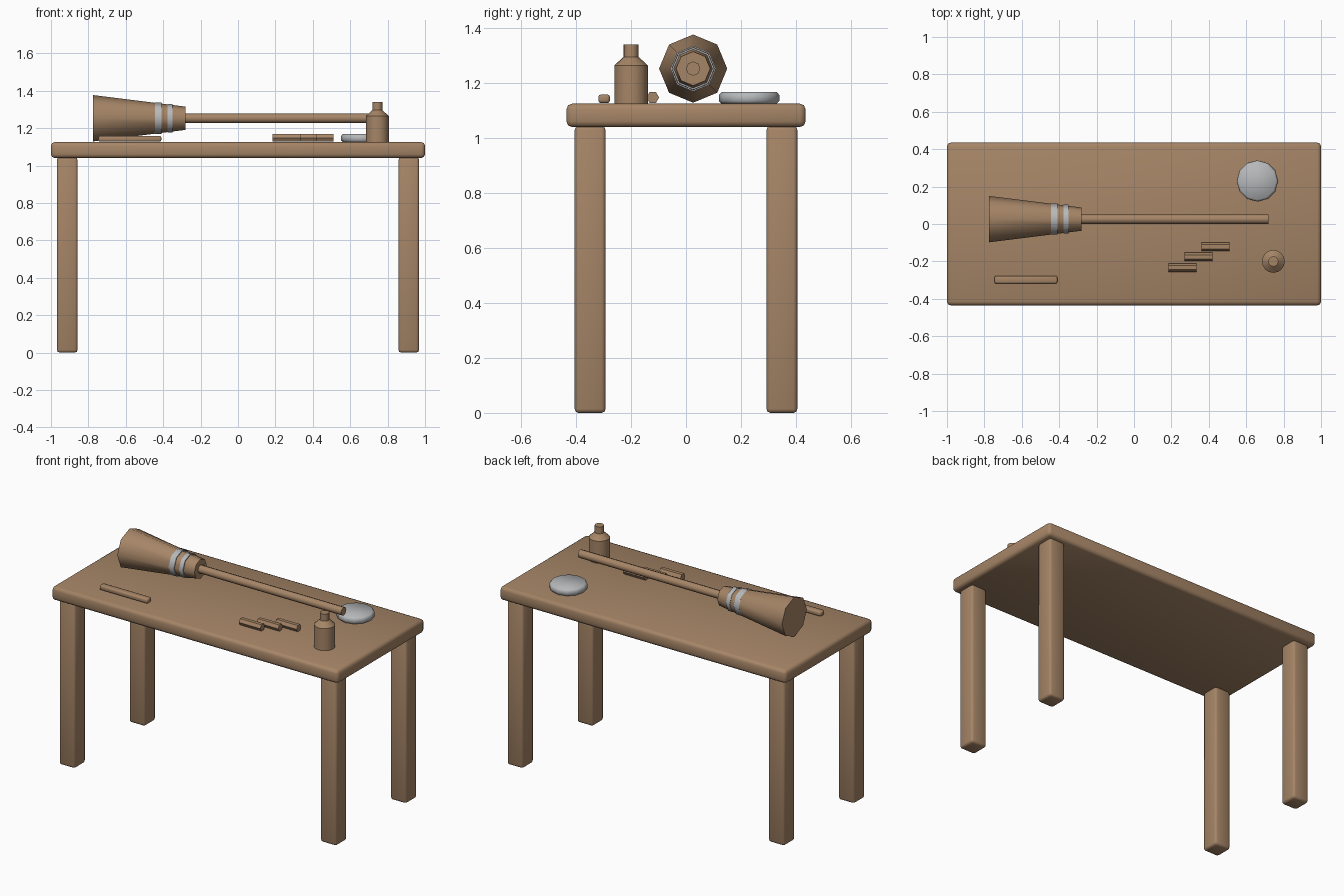
import bpy
import bmesh
from math import cos, sin, pi, radians
from mathutils import Matrix

cube = bpy.data.objects.get("Cube")
if cube:
    bpy.data.objects.remove(cube, do_unlink=True)


def make_material(name, colour):
    mat = bpy.data.materials.new(name)
    mat.use_nodes = True
    mat.diffuse_color = (*colour, 1)
    mat.node_tree.nodes["Principled BSDF"].inputs["Base Color"].default_value = (*colour, 1)
    return mat


wood = make_material("brown wood", (0.38, 0.235, 0.135))
metal = make_material("pale grey metal", (0.47, 0.48, 0.49))


def finish(name, bm, loc, mat, angle, bevel=0):
    """Turn a bmesh into a placed, shaded object."""
    bmesh.ops.recalc_face_normals(bm, faces=bm.faces)
    mesh = bpy.data.meshes.new(name)
    bm.to_mesh(mesh)
    bm.free()
    mesh.materials.append(mat)
    obj = bpy.data.objects.new(name, mesh)
    bpy.context.collection.objects.link(obj)
    obj.location = loc
    bpy.ops.object.select_all(action="DESELECT")
    obj.select_set(True)
    bpy.context.view_layer.objects.active = obj
    if bevel:
        mod = obj.modifiers.new("Bevel", "BEVEL")
        mod.width = bevel
        mod.segments = 2
        mod.limit_method = "ANGLE"
        bpy.ops.object.modifier_apply(modifier=mod.name)
    bpy.ops.object.shade_smooth_by_angle(angle=radians(angle))
    return obj


def box(name, loc, size, bevel, mat=wood):
    bm = bmesh.new()
    bmesh.ops.create_cube(bm, size=1)
    bmesh.ops.scale(bm, vec=size, verts=bm.verts)
    return finish(name, bm, loc, mat, 50, bevel)


def turned(name, loc, profile, sides, mat=wood, along_x=False, phase=0, angle=50):
    """Closed turned shape from (radius, distance along axis) pairs."""
    bm = bmesh.new()
    rings = []
    for r, h in profile:
        turns = [phase + 2 * pi * i / sides for i in range(sides)]
        rings.append([bm.verts.new((r * cos(a), r * sin(a), h)) for a in turns])
    for low, high in zip(rings, rings[1:]):
        for i in range(sides):
            j = (i + 1) % sides
            bm.faces.new((low[i], low[j], high[j], high[i]))
    bm.faces.new(rings[0][::-1])
    bm.faces.new(rings[-1])
    if along_x:
        bm.transform(Matrix.Rotation(pi / 2, 4, "Y"))
    return finish(name, bm, loc, mat, angle)


# Table
box("table_top", (0, 0, 1.083), (2, 0.87, 0.085), 0.02)
for side, sx in (("left", 1), ("right", -1)):
    for end, sy in (("front", -1), ("back", 1)):
        box(f"{end}_{side}_leg", (sx * 0.913, sy * 0.349, 0.522),
            (0.11, 0.112, 1.044), 0.014)

# Broom lying along the table
broom = (0, 0.026, 1.253)
turned("broom_head", broom, [(0.124, -0.775), (0.062, -0.28)], 8, along_x=True)
turned("broom_handle", broom, [(0.026, -0.3), (0.026, 0.72)], 8, along_x=True)
turned("wide_broom_band", broom, [(0.083, -0.445), (0.083, -0.408)], 8, metal, True)
turned("narrow_broom_band", broom, [(0.077, -0.377), (0.077, -0.35)], 8, metal, True)

# Bottle
turned("bottle", (0.745, -0.2, 1.125),
       [(0.061, 0), (0.061, 0.14), (0.027, 0.171), (0.027, 0.215)], 16, angle=40)

# Round dish
turned("dish", (0.66, 0.23, 1.125),
       [(0.1, 0), (0.11, 0.01), (0.11, 0.032), (0.1, 0.043)], 12, metal)

# Stick and three short hexagonal rods
box("long_stick", (-0.578, -0.298, 1.143), (0.336, 0.042, 0.031), 0.009)
for n, (x, y) in enumerate([(0.26, -0.233), (0.345, -0.176), (0.435, -0.121)], 1):
    turned(f"short_rod_{n}", (x, y, 1.148), [(0.023, -0.075), (0.023, 0.075)],
           6, along_x=True, phase=pi / 6, angle=30)
